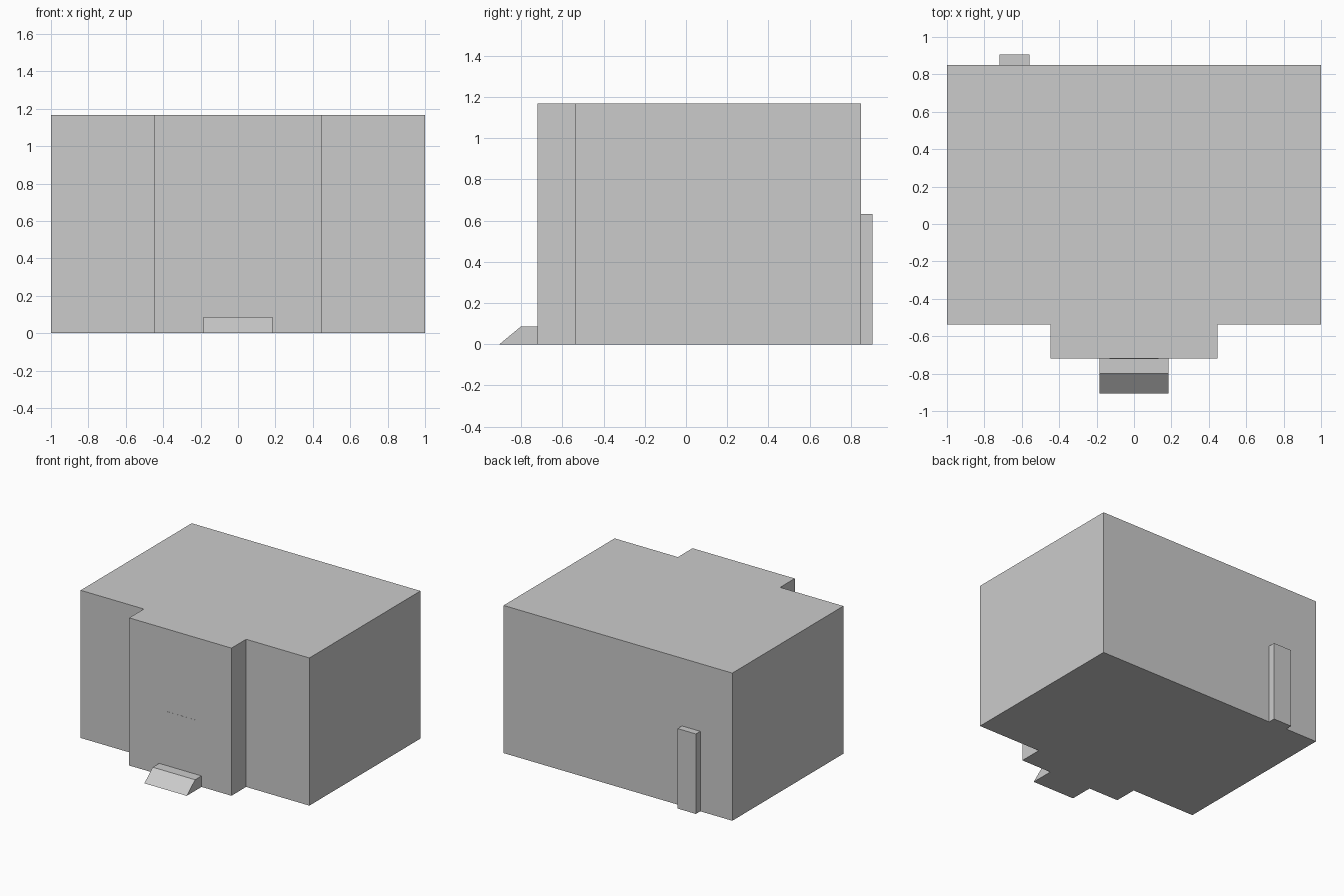
import bpy
import bmesh
from mathutils import Vector

if "Cube" in bpy.data.objects:
    bpy.data.objects.remove(bpy.data.objects["Cube"])


def prism(name, points, extrude):
    """Extrude a planar outline along a vector into a closed solid."""
    bm = bmesh.new()
    face = bm.faces.new([bm.verts.new(p) for p in points])
    ext = bmesh.ops.extrude_face_region(bm, geom=[face], use_keep_orig=True)
    moved = [g for g in ext["geom"] if isinstance(g, bmesh.types.BMVert)]
    bmesh.ops.translate(bm, verts=moved, vec=Vector(extrude))
    bmesh.ops.recalc_face_normals(bm, faces=bm.faces)
    mesh = bpy.data.meshes.new(name)
    bm.to_mesh(mesh)
    bm.free()
    obj = bpy.data.objects.new(name, mesh)
    bpy.context.collection.objects.link(obj)
    return obj


def box(name, x0, x1, y0, y1, z0, z1):
    outline = [(x0, y0, z0), (x1, y0, z0), (x1, y1, z0), (x0, y1, z0)]
    return prism(name, outline, (0, 0, z1 - z0))


# Building block with the projecting entrance bay, mirrored about x = 0
half = [(0.447, -0.72), (0.447, -0.537), (1.0, -0.537), (1.0, 0.85)]
plan = half + [(-x, y) for x, y in reversed(half)]
prism("building_body", [(x, y, 0) for x, y in plan], (0, 0, 1.167))

# Entrance ramp: flat landing then slope down to the ground
ramp = [(-0.905, 0), (-0.72, 0), (-0.72, 0.087), (-0.80, 0.087)]
prism("entrance_ramp", [(-0.185, y, z) for y, z in ramp], (0.37, 0, 0))

# Nearly flush door panel above the landing
box("door_panel", -0.13, 0.13, -0.721, -0.71, 0.093, 0.515)

# Tall narrow box on the back wall
box("back_box", -0.72, -0.56, 0.85, 0.905, 0, 0.632)
